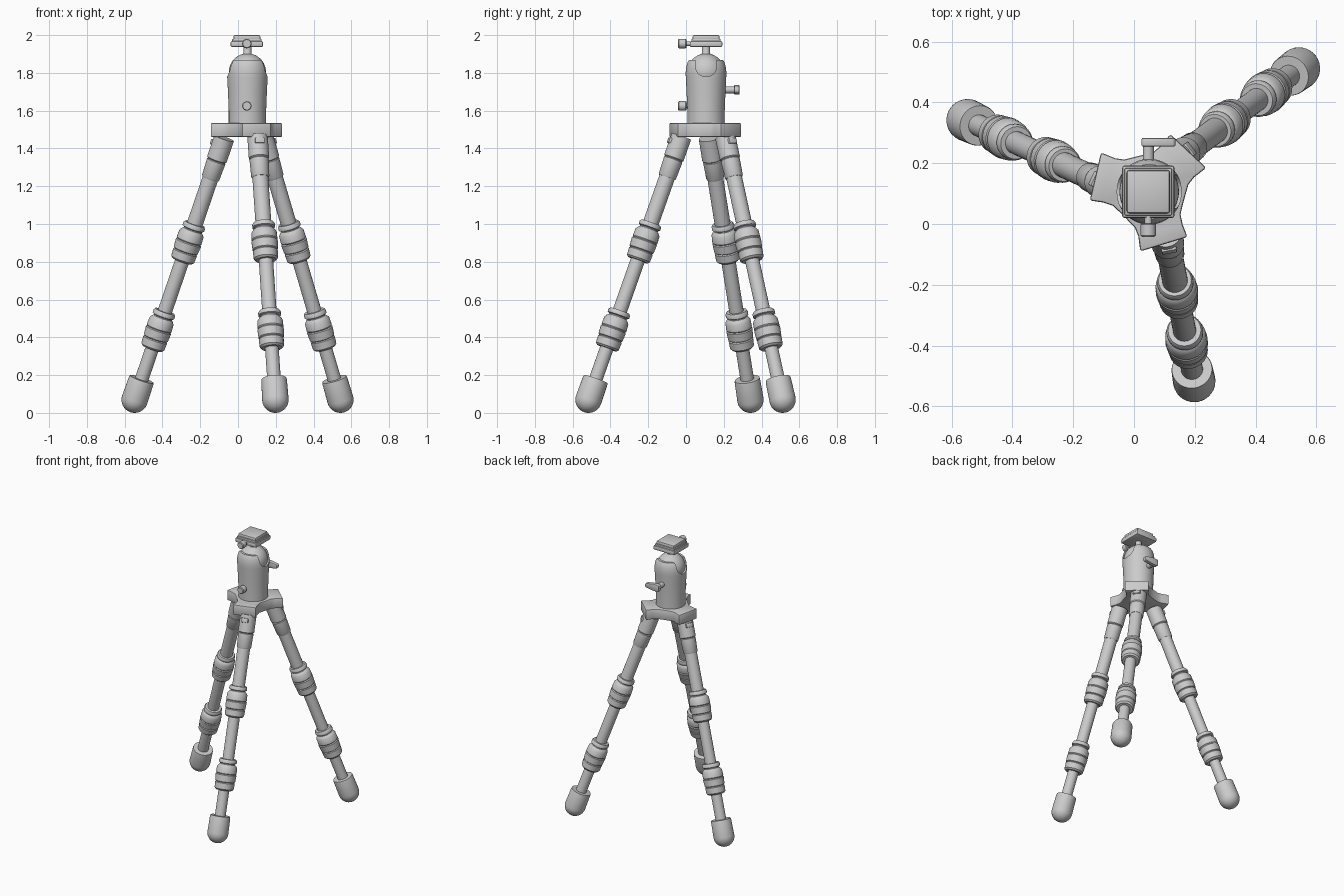
import bpy, bmesh, math
from mathutils import Vector, Matrix

if "Cube" in bpy.data.objects:
    bpy.data.objects.remove(bpy.data.objects["Cube"])

CX, CY = 0.05, 0.106          # axis of the head
FOOT_Z, TOP_Z = 0.07, 1.47    # leg axis end heights


def finish(name, bm, matrix=Matrix(), bevel=0.0, cutter=None):
    """Turn a bmesh into a named, smooth-by-angle object."""
    bmesh.ops.recalc_face_normals(bm, faces=bm.faces)
    mesh = bpy.data.meshes.new(name)
    bm.to_mesh(mesh)
    bm.free()
    ob = bpy.data.objects.new(name, mesh)
    bpy.context.collection.objects.link(ob)
    ob.matrix_world = matrix
    bpy.ops.object.select_all(action='DESELECT')
    ob.select_set(True)
    bpy.context.view_layer.objects.active = ob
    if cutter:
        mod = ob.modifiers.new("slot", 'BOOLEAN')
        mod.operation, mod.solver, mod.object = 'DIFFERENCE', 'EXACT', cutter
        bpy.ops.object.modifier_apply(modifier=mod.name)
    if bevel:
        mod = ob.modifiers.new("bevel", 'BEVEL')
        mod.width, mod.segments, mod.limit_method = bevel, 2, 'ANGLE'
        bpy.ops.object.modifier_apply(modifier=mod.name)
    bpy.ops.object.shade_smooth_by_angle(angle=math.radians(35))
    return ob


def lathe(name, profile, matrix=Matrix(), n=32, **kw):
    """Revolve (radius, height) points round local z and cap the ends."""
    bm = bmesh.new()
    rings = [[bm.verts.new((r * math.cos(2 * math.pi * i / n),
                            r * math.sin(2 * math.pi * i / n), z)) for i in range(n)]
             for r, z in profile]
    for a, b in zip(rings, rings[1:]):
        for i in range(n):
            j = (i + 1) % n
            bm.faces.new((a[i], a[j], b[j], b[i]))
    bm.faces.new(rings[0])
    bm.faces.new(rings[-1])
    return finish(name, bm, matrix, **kw)


def prism(name, pts, z0, z1, matrix=Matrix(), **kw):
    """Extrude a flat outline from z0 to z1."""
    bm = bmesh.new()
    lo = [bm.verts.new((x, y, z0)) for x, y in pts]
    hi = [bm.verts.new((x, y, z1)) for x, y in pts]
    bm.faces.new(lo)
    bm.faces.new(hi)
    for i in range(len(pts)):
        j = (i + 1) % len(pts)
        bm.faces.new((lo[i], lo[j], hi[j], hi[i]))
    return finish(name, bm, matrix, **kw)


def rect(w, h):
    return [(-w / 2, -h / 2), (w / 2, -h / 2), (w / 2, h / 2), (-w / 2, h / 2)]


def at(x, y, z):
    return Matrix.Translation((x, y, z))


# Legs: foot xy and top xy of each axis
legs = {
    "front": ((0.198, -0.516), (0.103, -0.022)),
    "left": ((-0.547, 0.341), (-0.068, 0.119)),
    "right": ((0.542, 0.511), (0.130, 0.206)),
}
collar = [(0.035, 0), (0.054, 0), (0.064, 0.01), (0.066, 0.05), (0.061, 0.055),
          (0.067, 0.06), (0.070, 0.105), (0.065, 0.11), (0.069, 0.116),
          (0.067, 0.155), (0.058, 0.168), (0.050, 0.175), (0.050, 0.18),
          (0.060, 0.185), (0.060, 0.2), (0.054, 0.21), (0.035, 0.21)]
R = 0.07
foot = [(R * math.sin(a), -R * math.cos(a))
        for a in [0.02] + [math.pi / 2 * k / 8 for k in range(1, 9)]]
foot += [(0.068, 0.108), (0.066, 0.116), (0.03, 0.116)]

for side, (f, t) in legs.items():
    base, top = Vector((*f, FOOT_Z)), Vector((*t, TOP_Z))
    z = (top - base).normalized()
    x = Vector((0, 0, 1)).cross(z).normalized()
    y = z.cross(x)                        # y points up and outward
    m = Matrix.Translation(base) @ Matrix((x, y, z)).transposed().to_4x4()
    lathe(side + "_foot", foot, m)
    lathe(side + "_lower_tube", [(0.036, 0.09), (0.036, 0.32)], m)
    lathe(side + "_middle_tube", [(0.038, 0.45), (0.038, 0.82)], m)
    lathe(side + "_upper_tube", [(0.042, 0.95), (0.042, 1.3)], m)
    lathe(side + "_lower_collar", collar, m @ at(0, 0, 0.29))
    lathe(side + "_upper_collar", collar, m @ at(0, 0, 0.785))
    lathe(side + "_top_sleeve", [(0.03, 1.25), (0.044, 1.25), (0.048, 1.257), (0.051, 1.35),
                                 (0.047, 1.354), (0.054, 1.36), (0.054, 1.48), (0.03, 1.48)], m)
    prism(side + "_angle_catch", rect(0.05, 0.03), 1.425, 1.455,
          m @ at(0, math.copysign(0.045, y.z), 0), bevel=0.004)

# Three-armed hub: one arm outline turned three times
arm = [(-0.047, -0.122), (-0.036, -0.150), (-0.029, -0.200), (0.126, -0.153),
       (0.110, -0.112), (0.103, -0.078), (0.112, -0.040)]
outline = []
for k in range(3):
    c, s = math.cos(k * 2 * math.pi / 3), math.sin(k * 2 * math.pi / 3)
    outline += [(c * px - s * py, s * px + c * py) for px, py in arm]
prism("hub", outline, 1.46, 1.535, at(CX, 0.11, 0), bevel=0.008)

# Head housing with a rounded slot through both sides
axis_x = at(CX, CY, 0) @ Matrix.Rotation(math.pi / 2, 4, 'Z') @ Matrix.Rotation(math.pi / 2, 4, 'X')
slot = [(0.055, 1.90), (-0.055, 1.90)] + [
    (-0.055 * math.cos(a), 1.83 - 0.05 * math.sin(a))
    for a in [math.pi * k / 12 for k in range(13)]]
cutter = prism("slot_cutter", slot, -0.2, 0.2, axis_x)
cutter.hide_render = True
lathe("head_housing", [(0.06, 1.53), (0.099, 1.53), (0.099, 1.60), (0.103, 1.70), (0.107, 1.775),
                       (0.108, 1.80), (0.105, 1.83), (0.098, 1.855), (0.090, 1.868),
                       (0.082, 1.868)],
      at(CX, CY, 0), n=48, cutter=cutter)
bpy.data.objects.remove(cutter)

# Ball and neck
ball = [(0.098 * math.sin(a), 1.805 - 0.098 * math.cos(a))
        for a in [0.02 + (math.pi - 0.04) * k / 20 for k in range(21)]]
lathe("ball", ball, at(CX, CY, 0), n=40)
lathe("neck", [(0.03, 1.885), (0.021, 1.905), (0.02, 1.95)], at(CX, CY, 0))

# Clamp and camera plate
c = at(CX - 0.003, CY, 0)
prism("clamp", rect(0.172, 0.172), 1.937, 1.968, c, bevel=0.008)
prism("plate_dovetail", rect(0.155, 0.155), 1.96, 1.98, c, bevel=0.003)
prism("camera_plate", rect(0.142, 0.142), 1.97, 2.0, c, bevel=0.008)

# Front knobs, axis pointing to -y
to_front = Matrix.Rotation(math.pi / 2, 4, 'X')
for name, z in (("clamp_knob", 1.955), ("pan_knob", 1.625)):
    lathe(name, [(0.012, -0.06), (0.012, -0.002), (0.022, -0.002), (0.025, 0.002),
                 (0.025, 0.037), (0.021, 0.042)], at(0.047, 0, z) @ to_front, n=24)

# Back locking lever
lathe("lever_shaft", [(0.018, 0.18), (0.018, 0.262)],
      at(0.047, 0, 1.71) @ Matrix.Rotation(-math.pi / 2, 4, 'X'), n=24)
lever = [(0.025, -0.02), (0.035, -0.025), (0.07, -0.025), (0.13, -0.015), (0.136, -0.008),
         (0.136, 0.008), (0.13, 0.015), (0.07, 0.025), (0.035, 0.025), (0.025, 0.02)]
prism("lever_handle", lever, -0.283, -0.255, at(0, 0, 1.71) @ to_front, bevel=0.004)
